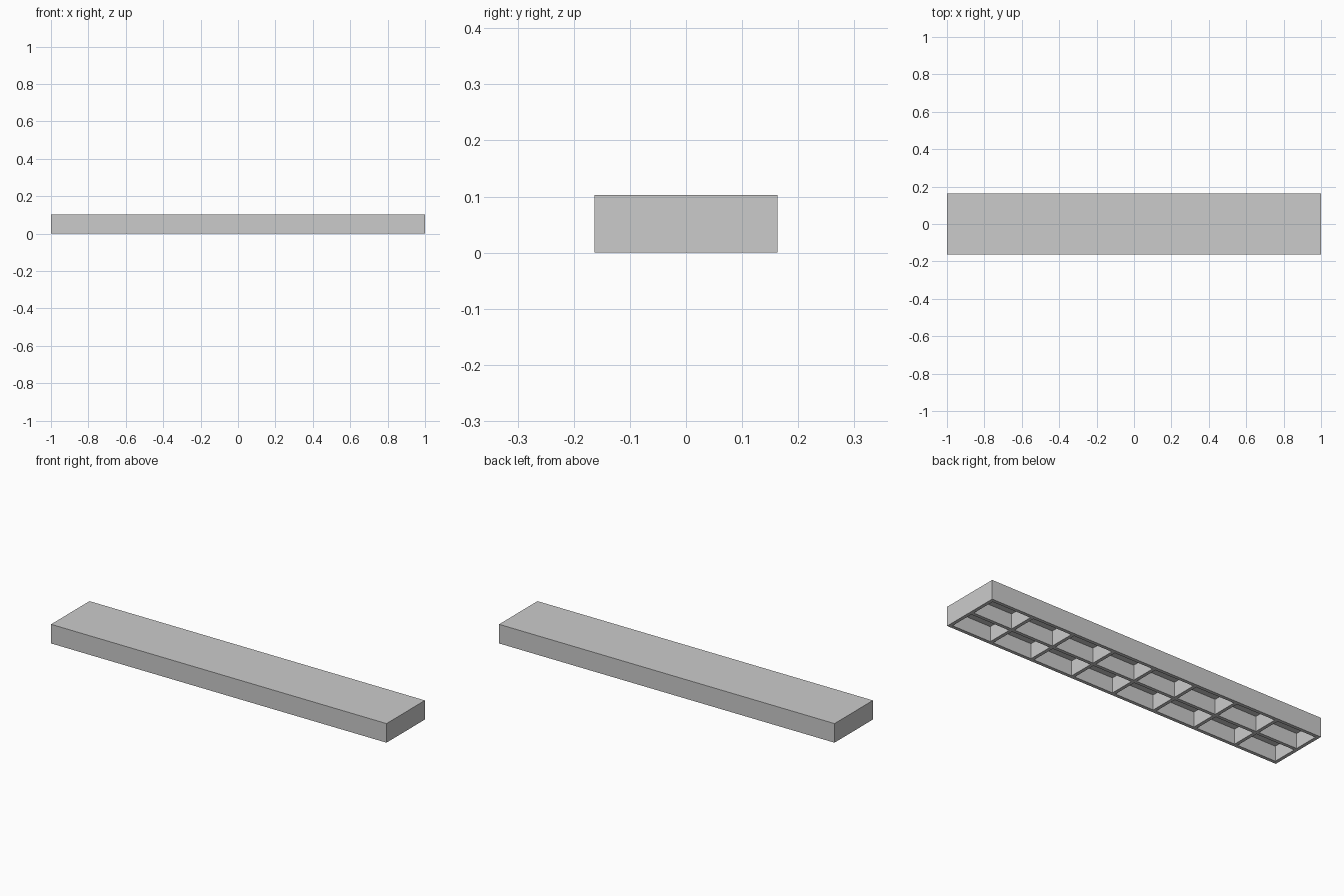
import bpy

if "Cube" in bpy.data.objects:
    bpy.data.objects.remove(bpy.data.objects["Cube"])

L, W, H = 2.0, 0.327, 0.103   # overall size
RIM = 0.018                   # frame width around the opening
DEPTH = 0.08                  # cavity depth
BAR = 0.018                   # louvre thickness
CELLS = 8


def box(name, x, y, z):
    """Box from (min, max) ranges."""
    bpy.ops.mesh.primitive_cube_add(size=1, location=[sum(r) / 2 for r in (x, y, z)])
    ob = bpy.context.object
    ob.name = name
    ob.scale = [r[1] - r[0] for r in (x, y, z)]
    bpy.ops.object.transform_apply(location=False, rotation=False, scale=True)
    return ob


ix, iy = L / 2 - RIM, W / 2 - RIM

# Housing: solid block hollowed from below
housing = box("housing", (-L / 2, L / 2), (-W / 2, W / 2), (0, H))
cutter = box("cavity_cutter", (-ix, ix), (-iy, iy), (-0.1, DEPTH))
cutter.hide_render = True
cutter.hide_set(True)
cut = housing.modifiers.new("cavity", 'BOOLEAN')
cut.operation = 'DIFFERENCE'
cut.solver = 'EXACT'
cut.object = cutter

# Centre spine along the length
box("centre_spine", (-ix, ix), (-BAR / 2, BAR / 2), (0, DEPTH))

# Cross louvres in both lanes
pitch = (2 * ix + BAR) / CELLS
for i in range(1, CELLS):
    x = -ix - BAR / 2 + i * pitch
    for side, y in (("front", (-iy, -BAR / 2)), ("back", (BAR / 2, iy))):
        box(f"{side}_louvre_{i}", (x - BAR / 2, x + BAR / 2), y, (0, DEPTH))
